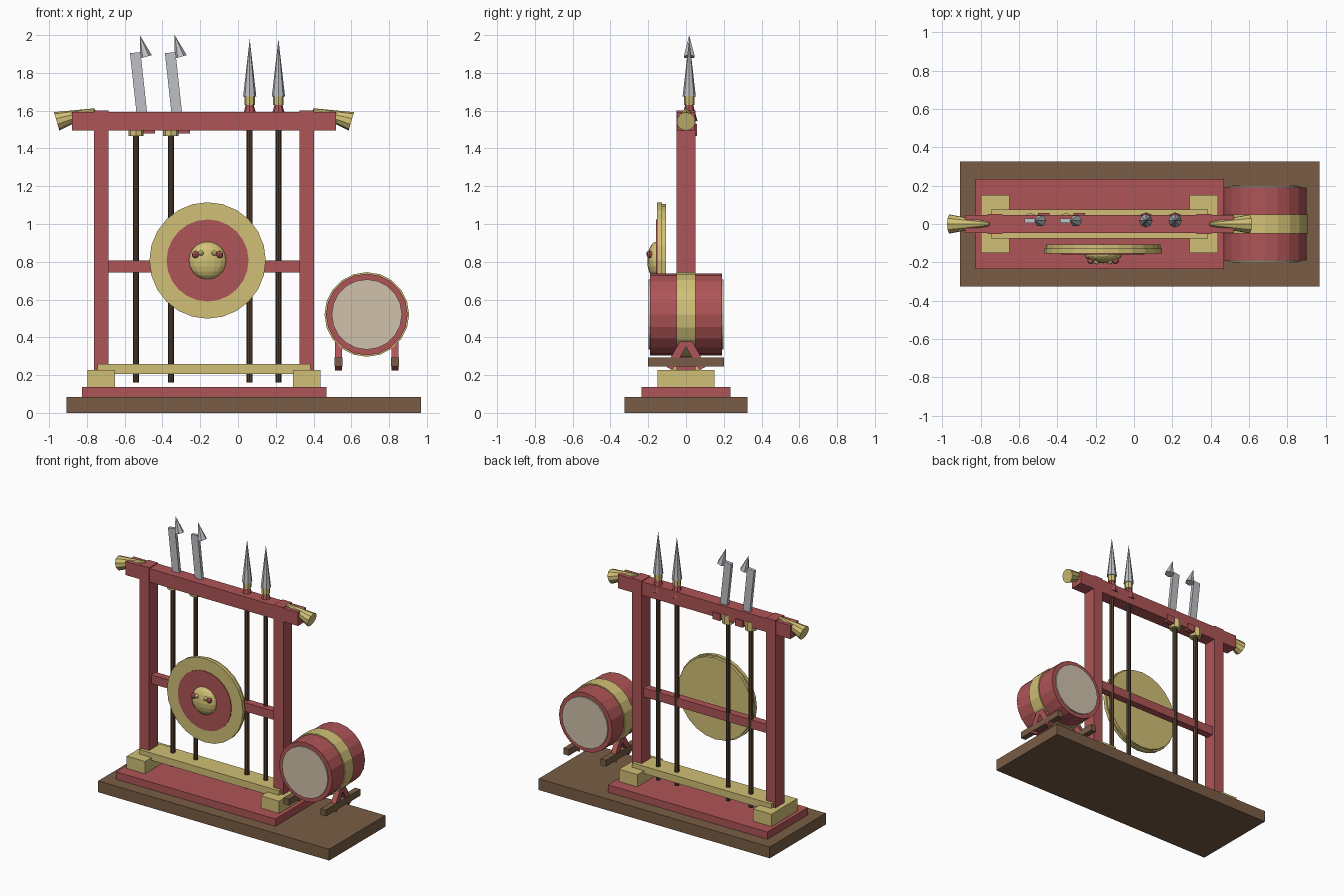
import bpy, bmesh, math
from mathutils import Vector, Matrix

if "Cube" in bpy.data.objects:
    bpy.data.objects.remove(bpy.data.objects["Cube"])


def mat(name, c):
    m = bpy.data.materials.new(name)
    m.diffuse_color = (*c, 1)
    m.use_nodes = True
    m.node_tree.nodes["Principled BSDF"].inputs["Base Color"].default_value = m.diffuse_color
    return m


RED = mat("lacquer_red", (0.43, 0.09, 0.095))
GOLD = mat("pale_gold", (0.64, 0.53, 0.18))
BROWN = mat("wood_brown", (0.19, 0.107, 0.06))
DARK = mat("dark_shaft", (0.085, 0.05, 0.03))
STEEL = mat("steel_grey", (0.52, 0.53, 0.565))
SKIN = mat("drum_skin", (0.63, 0.54, 0.41))


def finish(name, bm, m):
    me = bpy.data.meshes.new(name)
    bm.to_mesh(me)
    bm.free()
    me.materials.append(m)
    ob = bpy.data.objects.new(name, me)
    bpy.context.collection.objects.link(ob)
    return ob


def box(name, x, y, z, m):
    """Box from (min, max) ranges."""
    bm = bmesh.new()
    c = [(a + b) / 2 for a, b in (x, y, z)]
    s = [b - a for a, b in (x, y, z)]
    bmesh.ops.create_cube(bm, size=1, matrix=Matrix.Translation(c) @ Matrix.Diagonal((*s, 1)))
    return finish(name, bm, m)


def cone(name, p, q, r1, r2, n, m):
    """Tapered cylinder from p to q."""
    p, q = Vector(p), Vector(q)
    d = q - p
    rot = d.to_track_quat('Z', 'Y').to_matrix().to_4x4()
    bm = bmesh.new()
    bmesh.ops.create_cone(bm, cap_ends=True, segments=n, radius1=r1, radius2=r2,
                          depth=d.length, matrix=Matrix.Translation((p + q) / 2) @ rot)
    return finish(name, bm, m)


def bar(name, p, q, w, t, m):
    """Slanted bar from p to q: w across in the slant plane, t thick."""
    p, q = Vector(p), Vector(q)
    d = q - p
    side = Vector((0, 1, 0)) if abs(d.y) < 1e-6 else Vector((1, 0, 0))
    z = d.normalized()
    across = side.cross(z)
    rot = Matrix((across, z.cross(across), z)).transposed().to_4x4()
    bm = bmesh.new()
    bmesh.ops.create_cube(bm, size=1, matrix=Matrix.Translation((p + q) / 2) @ rot
                          @ Matrix.Diagonal((w, t, d.length, 1)))
    return finish(name, bm, m)


def ball(name, c, s, m, u=16, v=10):
    bm = bmesh.new()
    bmesh.ops.create_uvsphere(bm, u_segments=u, v_segments=v, radius=1,
                              matrix=Matrix.Translation(c) @ Matrix.Diagonal((*s, 1)))
    return finish(name, bm, m)


# Plinths
box("base_board", (-0.907, 0.968), (-0.325, 0.325), (0, 0.083), BROWN)
box("red_plinth", (-0.825, 0.468), (-0.235, 0.235), (0.083, 0.137), RED)

# Rack frame, mirrored about its own centre line
CX = -0.18
for s, side in ((-1, "left"), (1, "right")):
    def span(a, b):
        return tuple(sorted((CX + s * a, CX + s * b)))
    box(side + "_foot_block", span(0.47, 0.618), (-0.15, 0.15), (0.137, 0.227), GOLD)
    box(side + "_post", span(0.505, 0.583), (-0.051, 0.051), (0.2, 1.6), RED)
    cone(side + "_beam_horn", (CX + s * 0.575, 0, 1.602), (CX + s * 0.78, 0, 1.543),
         0.011, 0.051, 10, GOLD)
box("lower_rail", (-0.745, 0.385), (-0.075, 0.075), (0.207, 0.26), GOLD)
box("middle_rail", (-0.7, 0.34), (-0.027, 0.027), (0.742, 0.806), RED)
box("top_beam", (-0.88, 0.52), (-0.048, 0.048), (1.495, 1.594), RED)

# Pole arms
Y = 0.017
for i, x in enumerate((-0.54, -0.355)):
    n = f"halberd_{i + 1}_"
    cone(n + "shaft", (x, Y, 0.16), (x, Y, 1.55), 0.016, 0.016, 8, DARK)
    cone(n + "collar", (x, Y, 1.465), (x, Y, 1.53), 0.041, 0.041, 8, GOLD)
    box(n + "tassel", (x + 0.04, x + 0.1), (0.02, 0.058), (1.48, 1.53), RED)
    bar(n + "blade", (x + 0.037, Y, 1.53), (x - 0.004, Y, 1.907), 0.056, 0.024, STEEL)
    cone(n + "hook", (x + 0.052, Y, 1.885), (x + 0.02, Y, 2.0), 0.033, 0, 6, STEEL)
for i, x in enumerate((0.062, 0.214)):
    n = f"spear_{i + 1}_"
    cone(n + "shaft", (x, Y, 0.16), (x, Y, 1.65), 0.016, 0.016, 8, DARK)
    cone(n + "tassel", (x, Y, 1.545), (x, Y, 1.635), 0.044, 0.02, 8, RED)
    cone(n + "collar", (x, Y, 1.63), (x, Y, 1.68), 0.028, 0.028, 8, GOLD)
    cone(n + "head", (x, Y, 1.675), (x, Y, 1.98), 0.035, 0, 8, STEEL)

# Gong
GX, GZ = -0.161, 0.807
cone("gong_rim", (GX, -0.153, GZ), (GX, -0.128, GZ), 0.308, 0.308, 24, GOLD)
cone("gong_back", (GX, -0.128, GZ), (GX, -0.107, GZ), 0.298, 0.298, 24, GOLD)
cone("gong_red_face", (GX, -0.158, GZ), (GX, -0.152, GZ), 0.217, 0.217, 24, RED)
ball("gong_boss", (GX, -0.155, GZ), (0.1, 0.05, 0.1), GOLD)
for s, side in ((-1, "left"), (1, "right")):
    ball(side + "_boss_eye", (GX + s * 0.064, -0.192, 0.838), (0.019, 0.017, 0.019), RED, 8, 6)
    ball(side + "_boss_brow", (GX + s * 0.035, -0.194, 0.845), (0.016, 0.017, 0.014), GOLD, 8, 6)

# Drum
DX, DZ = 0.682, 0.521
cone("drum_body", (DX, -0.19, DZ), (DX, 0.19, DZ), 0.216, 0.216, 20, RED)
cone("drum_band", (DX, -0.05, DZ), (DX, 0.05, DZ), 0.224, 0.224, 20, GOLD)
for s, side in ((-1, "front"), (1, "back")):
    cone(side + "_drum_skin", (DX, s * 0.185, DZ), (DX, s * 0.199, DZ), 0.186, 0.186, 20, SKIN)

# Drum stand: two skids, each with an A-shaped pair of legs
for s, side in ((-1, "left"), (1, "right")):
    x = DX + s * 0.15
    box(side + "_stand_skid", (x - 0.021, x + 0.021), (-0.2, 0.2), (0.245, 0.292), BROWN)
    for t, end in ((-1, "front"), (1, "back")):
        bar(f"{side}_{end}_stand_leg", (x, t * 0.008, 0.378), (x, t * 0.09, 0.236),
            0.042, 0.038, RED)
